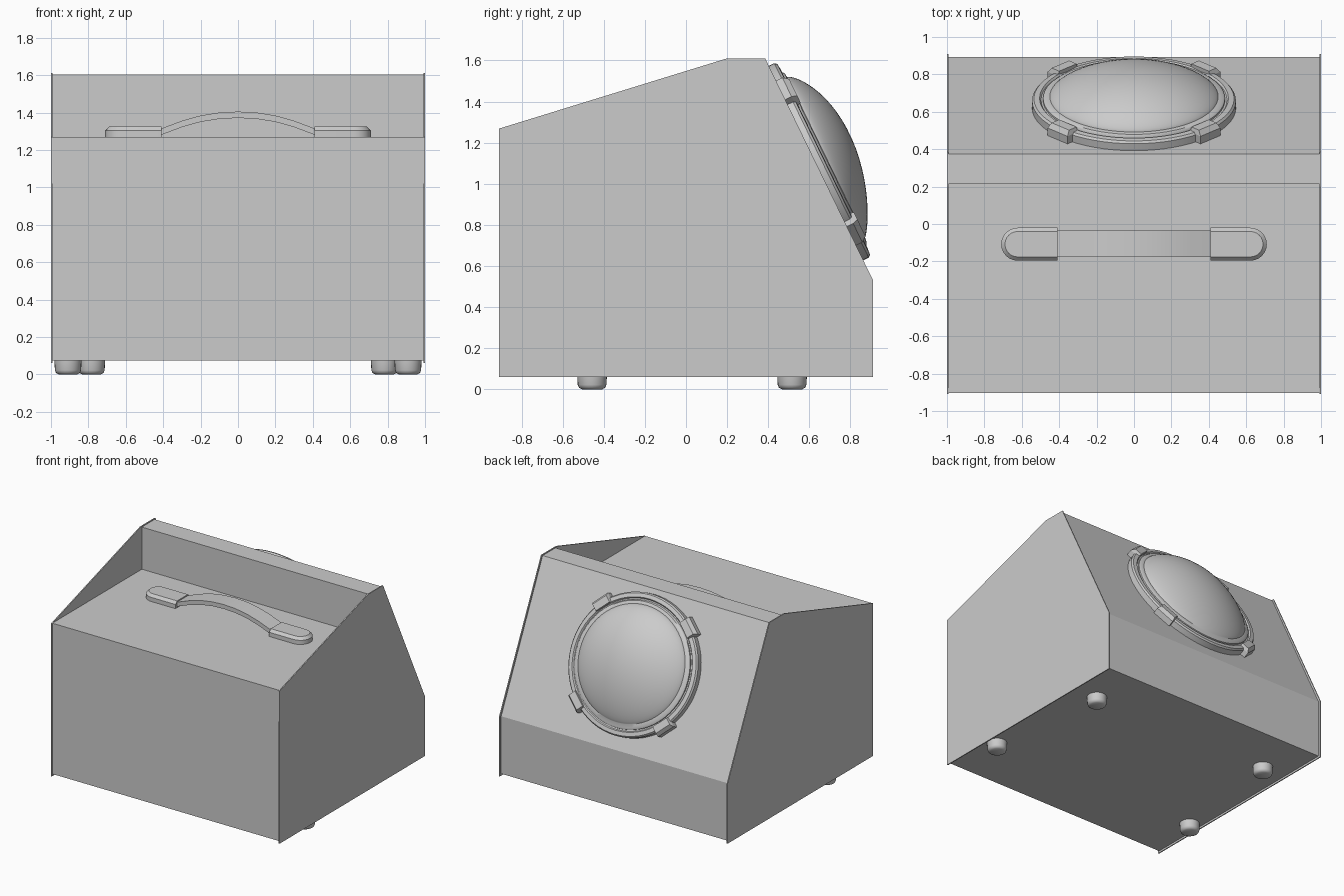
import bpy, bmesh, math
from mathutils import Matrix, Vector

if "Cube" in bpy.data.objects:
    bpy.data.objects.remove(bpy.data.objects["Cube"])


def finish(name, bm, smooth=None):
    bmesh.ops.remove_doubles(bm, verts=bm.verts, dist=1e-5)
    bmesh.ops.recalc_face_normals(bm, faces=bm.faces)
    me = bpy.data.meshes.new(name)
    bm.to_mesh(me)
    bm.free()
    ob = bpy.data.objects.new(name, me)
    bpy.context.collection.objects.link(ob)
    if smooth:
        bpy.ops.object.select_all(action='DESELECT')
        ob.select_set(True)
        bpy.context.view_layer.objects.active = ob
        bpy.ops.object.shade_smooth_by_angle(angle=math.radians(smooth))
    return ob


def extrude_yz(name, profile, x0, x1):
    """Solid from a (y, z) outline stretched along x."""
    bm = bmesh.new()
    f = bm.faces.new([bm.verts.new((x0, y, z)) for y, z in profile])
    r = bmesh.ops.extrude_face_region(bm, geom=[f])
    vs = [v for v in r['geom'] if isinstance(v, bmesh.types.BMVert)]
    bmesh.ops.translate(bm, verts=vs, vec=(x1 - x0, 0, 0))
    return finish(name, bm)


def loft(name, rings, smooth=None, matrix=None):
    """Skin closed rings of points and cap both ends."""
    bm = bmesh.new()
    rows = [[bm.verts.new(p) for p in ring] for ring in rings]
    n = len(rows[0])
    for a, b in zip(rows, rows[1:]):
        for i in range(n):
            bm.faces.new((a[i], a[(i + 1) % n], b[(i + 1) % n], b[i]))
    bm.faces.new(rows[0])
    bm.faces.new(rows[-1])
    if matrix:
        bm.transform(matrix)
    return finish(name, bm, smooth)


def circle(r, z, n=64, sy=1.0, dy=0.0):
    return [(r * math.cos(2 * math.pi * i / n),
             r * sy * math.sin(2 * math.pi * i / n) + dy, z) for i in range(n)]


# Side panels, standing slightly proud of the body
side = [(-.91, .06), (.91, .06), (.91, .53), (.385, 1.61), (.2, 1.61), (-.91, 1.268)]
for label, s in (("left", -1), ("right", 1)):
    extrude_yz(label + "_side_panel", side, s * .992, s * 1.0)

# Body with flat deck, upright wall, top strip and sloped back
extrude_yz("body", [(-.9, .075), (.893, .075), (.893, .53), (.375, 1.603),
                    (.215, 1.603), (.215, 1.27), (-.904, 1.27),
                    (-.904, 1.02), (-.9, 1.02)], -.993, .993)

# Feet, rear pair set closer together
for row, x, y in (("front", .909, -.457), ("rear", .783, .516)):
    for label, s in (("left", -1), ("right", 1)):
        loft(f"{row}_{label}_foot",
             [circle(.05, 0, 24), circle(.064, .008, 24), circle(.07, .022, 24),
              circle(.073, .08, 24)], 40, Matrix.Translation((s * x, y, 0)))

# Handle strap
arch = [(.43, 1.308), (.4, 1.318), (.3, 1.356), (.2, 1.384), (.1, 1.4), (0, 1.405)]
arch += [(-x, z) for x, z in arch[-2::-1]]
loft("handle_strap", [[(x, -.177, z - .034), (x, -.035, z - .034),
                       (x, -.035, z), (x, -.177, z)] for x, z in arch], 20)


# Handle end caps: half stadium with chamfered top
def cap_ring(s, r, z):
    pts = [(s * .41, -.108 - r, z)]
    for i in range(13):
        a = -math.pi / 2 + math.pi * i / 12
        pts.append((s * (.622 + r * math.cos(a)), -.108 + r * math.sin(a), z))
    return pts + [(s * .41, -.108 + r, z)]


for label, s in (("left", -1), ("right", 1)):
    loft(label + "_handle_cap", [cap_ring(s, .088, 1.265), cap_ring(s, .088, 1.303),
                                 cap_ring(s, .068, 1.324)], 30)

# Lens frame: local z points out of the sloped back
up = Vector((0, -.437, .8994))
out = Vector((0, .8994, .437))
M = Matrix((Vector((-1, 0, 0)), up, out)).transposed().to_4x4()
M = Matrix.Translation((0, .632, 1.1)) @ M
SY = .965

# Lens ring
loft("lens_ring", [circle(r, z, sy=SY) for r, z in
                   ((.545, -.02), (.545, .03), (.535, .042), (.505, .045),
                    (.497, .035))], 30, M)

# Domed lens, leaning slightly upward
dome = [(.488, .02), (.486, .045), (.475, .054), (.45, .057)]
for i in range(1, 14):
    r = .45 * math.cos(math.pi / 2 * i / 13.6)
    dome.append((r, .057 + .153 * (1 - (r / .45) ** 2) ** .8))
loft("lens_dome", [circle(r, z, sy=SY, dy=.35 * max(0, z - .045)) for r, z in dome], 40, M)

# Retaining clips around the ring
for i in range(4):
    a = math.radians(45 + 90 * i)
    R = Matrix.Diagonal((1, SY, 1, 1)) @ Matrix.Rotation(a, 4, 'Z')

    def rect(r0, r1, w, z):
        return [(r0, -w, z), (r1, -w, z), (r1, w, z), (r0, w, z)]
    loft(f"lens_clip_{i + 1}", [rect(.5, .578, .075, -.01), rect(.5, .578, .075, .035),
                                rect(.5, .557, .066, .062)], None, M @ R)
